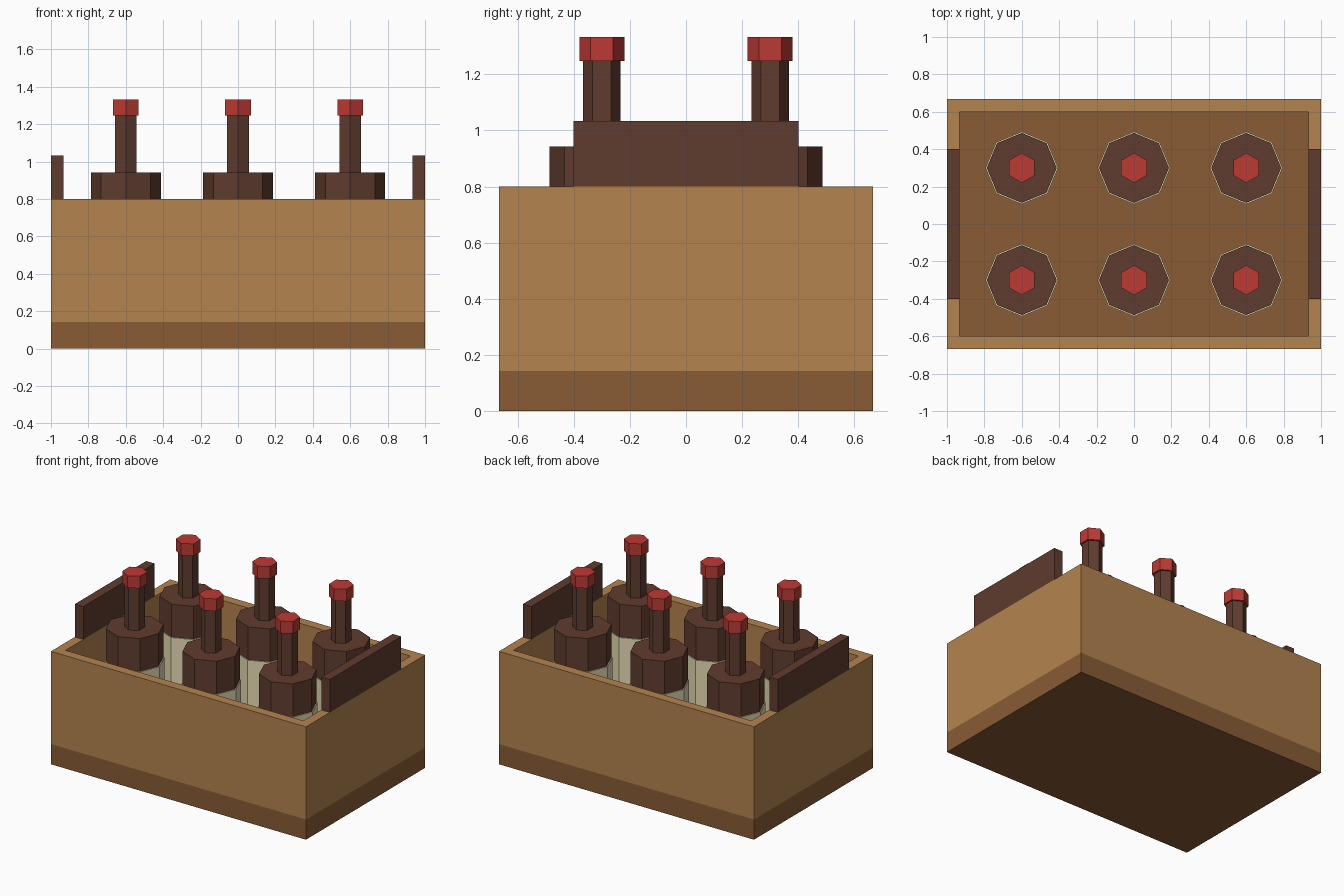
import bpy, bmesh, math

if "Cube" in bpy.data.objects:
    bpy.data.objects.remove(bpy.data.objects["Cube"])


def srgb(h):
    vals = [int(h[i:i + 2], 16) / 255 for i in (0, 2, 4)]
    return [v / 12.92 if v <= 0.04045 else ((v + 0.055) / 1.055) ** 2.4 for v in vals] + [1]


def material(name, h):
    m = bpy.data.materials.new(name)
    m.diffuse_color = srgb(h)
    m.use_nodes = True
    m.node_tree.nodes["Principled BSDF"].inputs["Base Color"].default_value = m.diffuse_color
    return m


TAN = material("light wood", "B4834F")
BROWN = material("dark wood", "885C35")
GLASS = material("brown glass", "603C2E")
CREAM = material("cream paper", "E6DCB4")
RED = material("red cap", "BC3A34")


def add_object(name, bm, mat):
    bmesh.ops.recalc_face_normals(bm, faces=bm.faces)
    me = bpy.data.meshes.new(name)
    bm.to_mesh(me)
    bm.free()
    me.materials.append(mat)
    ob = bpy.data.objects.new(name, me)
    bpy.context.collection.objects.link(ob)
    return ob


def box(name, x0, x1, y0, y1, z0, z1, mat):
    bm = bmesh.new()
    bmesh.ops.create_cube(bm, size=1)
    bmesh.ops.scale(bm, vec=(x1 - x0, y1 - y0, z1 - z0), verts=bm.verts)
    bmesh.ops.translate(bm, vec=((x0 + x1) / 2, (y0 + y1) / 2, (z0 + z1) / 2), verts=bm.verts)
    return add_object(name, bm, mat)


def prism(name, x, y, z0, z1, r, sides, mat):
    # Upright prism with one corner pointing along +y
    bm = bmesh.new()
    rings = [[bm.verts.new((x + r * math.sin(2 * math.pi * i / sides),
                            y + r * math.cos(2 * math.pi * i / sides), z))
              for i in range(sides)] for z in (z0, z1)]
    for ring in rings:
        bm.faces.new(ring)
    for i in range(sides):
        j = (i + 1) % sides
        bm.faces.new((rings[0][i], rings[0][j], rings[1][j], rings[1][i]))
    return add_object(name, bm, mat)


W, D, T = 1.0, 0.667, 0.067      # crate half width, half depth, wall thickness
FLOOR, RIM = 0.143, 0.8

# Crate base slab
box("crate_base", -W, W, -D, D, 0, FLOOR, BROWN)

# Crate walls: one open frame made of four rectangular loops
bm = bmesh.new()
loops = [[bm.verts.new((sx * w, sy * d, z)) for sx, sy in ((-1, -1), (1, -1), (1, 1), (-1, 1))]
         for w, d, z in ((W, D, FLOOR), (W, D, RIM), (W - T, D - T, RIM), (W - T, D - T, FLOOR))]
for k in range(4):
    a, b = loops[k], loops[(k + 1) % 4]
    for i in range(4):
        j = (i + 1) % 4
        bm.faces.new((a[i], a[j], b[j], b[i]))
add_object("crate_walls", bm, TAN)

# End handles
for side, s in (("left", -1), ("right", 1)):
    a, b = sorted((s * W, s * (W - T)))
    box(f"{side}_handle", a, b, -0.4, 0.4, RIM, 1.033, GLASS)

# Six bottles
n = 0
for y in (-0.3, 0.3):
    for x in (-0.6, 0, 0.6):
        n += 1
        prism(f"bottle_body_{n}", x, y, FLOOR, 0.943, 0.187, 8, GLASS)
        prism(f"bottle_label_{n}", x, y, 0.377, 0.71, 0.194, 8, CREAM)
        prism(f"bottle_neck_{n}", x, y, 0.943, 1.247, 0.067, 6, GLASS)
        prism(f"bottle_cap_{n}", x, y, 1.247, 1.333, 0.08, 6, RED)
